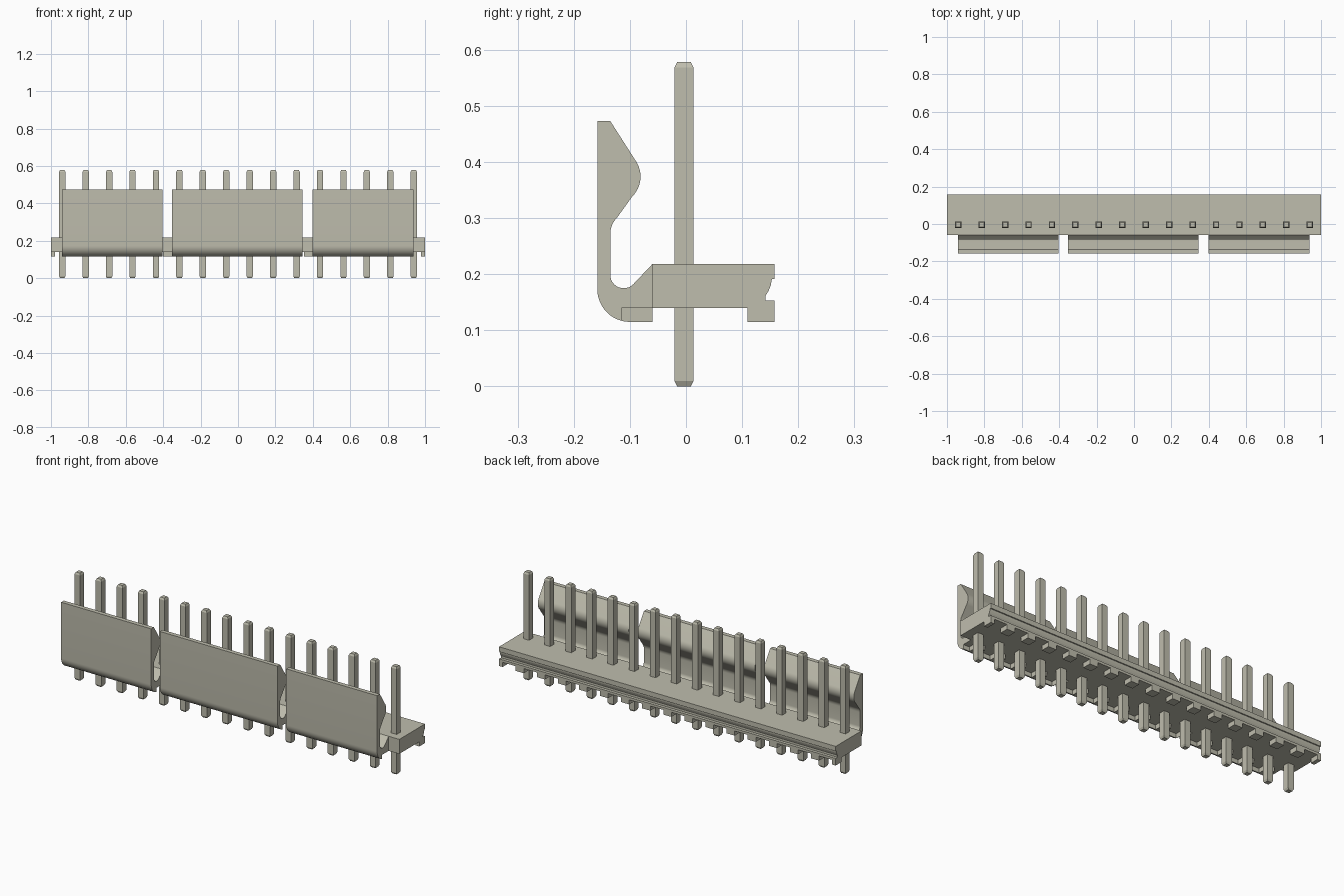
import bpy, bmesh, math

if "Cube" in bpy.data.objects:
    bpy.data.objects.remove(bpy.data.objects["Cube"], do_unlink=True)

mat = bpy.data.materials.new("warm grey")
mat.use_nodes = True
COLOUR = (0.52, 0.51, 0.42, 1)
mat.diffuse_color = COLOUR
mat.node_tree.nodes["Principled BSDF"].inputs["Base Color"].default_value = COLOUR

PITCH = 0.1253
COUNT = 16
FOOT = 0.024           # half width of a foot
pin_x = [(i - (COUNT - 1) / 2) * PITCH for i in range(COUNT)]


def finish(name, bm, smooth=False):
    bmesh.ops.recalc_face_normals(bm, faces=bm.faces[:])
    mesh = bpy.data.meshes.new(name)
    bm.to_mesh(mesh)
    bm.free()
    mesh.materials.append(mat)
    ob = bpy.data.objects.new(name, mesh)
    bpy.context.collection.objects.link(ob)
    if smooth:
        bpy.ops.object.select_all(action="DESELECT")
        ob.select_set(True)
        bpy.context.view_layer.objects.active = ob
        bpy.ops.object.shade_smooth_by_angle(angle=math.radians(30))
    return ob


def extrude(bm, profile, x0, x1):
    """Extrude a closed (y, z) profile along x."""
    face = bm.faces.new([bm.verts.new((x0, y, z)) for y, z in profile])
    out = bmesh.ops.extrude_face_region(bm, geom=[face])["geom"]
    moved = [v for v in out if isinstance(v, bmesh.types.BMVert)]
    bmesh.ops.translate(bm, verts=moved, vec=(x1 - x0, 0, 0))


def rect(y0, y1, z0, z1):
    return [(y0, z0), (y1, z0), (y1, z1), (y0, z1)]


def arc(cy, cz, r, a0, a1, n=10):
    return [(cy + r * math.cos(math.radians(a0 + (a1 - a0) * i / n)),
             cz + r * math.sin(math.radians(a0 + (a1 - a0) * i / n)))
            for i in range(n + 1)]


# Base strip with a grooved rear edge
bm = bmesh.new()
extrude(bm, [(-0.06, 0.14), (0.158, 0.14), (0.158, 0.153), (0.142, 0.153),
             (0.142, 0.162), (0.147, 0.170), (0.151, 0.180), (0.153, 0.191),
             (0.158, 0.192), (0.158, 0.218), (-0.06, 0.218)], -1, 1)
finish("base_strip", bm)

# Rear feet, half way between the pins and at both ends
bm = bmesh.new()
for i in range(COUNT + 1):
    x = (i - COUNT / 2) * PITCH
    extrude(bm, rect(0.11, 0.158, 0.115, 0.1405), max(-1, x - FOOT), min(1, x + FOOT))
finish("rear_feet", bm)

# Square pins with chamfered ends
bm = bmesh.new()
H, TIP = 0.017, 0.012
for x in pin_x:
    rings = []
    for z, h in ((0, TIP), (0.01, H), (0.568, H), (0.578, TIP)):
        rings.append([bm.verts.new((x + sx * h, -0.0035 + sy * h, z))
                      for sx, sy in ((-1, -1), (1, -1), (1, 1), (-1, 1))])
    bm.faces.new(rings[0])
    bm.faces.new(rings[-1])
    for a, b in zip(rings, rings[1:]):
        for k in range(4):
            bm.faces.new((a[k], a[(k + 1) % 4], b[(k + 1) % 4], b[k]))
finish("pins", bm)

# Cutter for the notches under the latches, one at each pin
bm = bmesh.new()
half = PITCH / 2 - FOOT
for x in pin_x:
    extrude(bm, rect(-0.115, -0.05, 0.09, 0.14), x - half, x + half)
cutter = finish("notch_cutter", bm)
cutter.hide_render = True

# Latch walls with a rounded heel and a hooked lip
latch = ([(-0.135, 0.473), (-0.158, 0.473)]
         + arc(-0.100, 0.173, 0.058, 180, 270, 12)
         + [(-0.06, 0.115), (-0.06, 0.218)]
         + arc(-0.111, 0.199, 0.024, 315, 180, 12)
         + arc(-0.095, 0.272, 0.040, 180, 135, 6)
         + arc(-0.131, 0.374, 0.050, -45, 33, 12))
for side, x0, x1 in (("right", -0.94, -0.405), ("middle", -0.353, 0.345),
                     ("left", 0.397, 0.937)):
    bm = bmesh.new()
    extrude(bm, latch, x0, x1)
    ob = finish("latch_" + side, bm)
    mod = ob.modifiers.new("notches", "BOOLEAN")
    mod.object = cutter
    mod.operation = "DIFFERENCE"
    mod.solver = "EXACT"
    bpy.ops.object.select_all(action="DESELECT")
    ob.select_set(True)
    bpy.context.view_layer.objects.active = ob
    bpy.ops.object.modifier_apply(modifier=mod.name)
    bpy.ops.object.shade_smooth_by_angle(angle=math.radians(30))
bpy.data.objects.remove(cutter, do_unlink=True)
